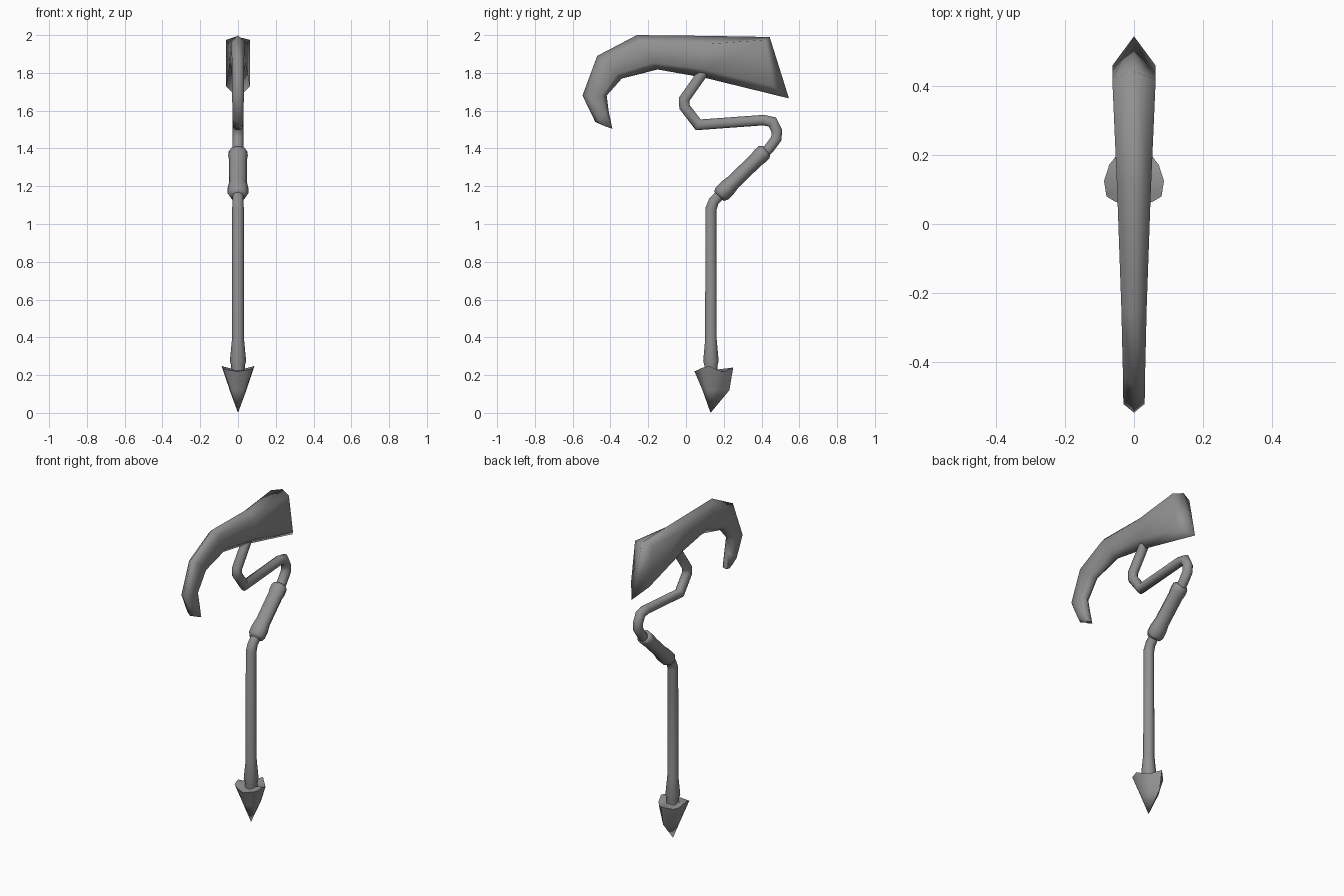
import bpy, bmesh, math
from mathutils import Vector

if "Cube" in bpy.data.objects:
    bpy.data.objects.remove(bpy.data.objects["Cube"])

grey = bpy.data.materials.new("dark_grey")
grey.diffuse_color = (0.28, 0.28, 0.28, 1)
grey.use_nodes = True
grey.node_tree.nodes["Principled BSDF"].inputs["Base Color"].default_value = grey.diffuse_color


def finish(bm, name, angle):
    bmesh.ops.recalc_face_normals(bm, faces=bm.faces)
    me = bpy.data.meshes.new(name)
    bm.to_mesh(me)
    bm.free()
    me.materials.append(grey)
    ob = bpy.data.objects.new(name, me)
    bpy.context.collection.objects.link(ob)
    bpy.ops.object.select_all(action='DESELECT')
    ob.select_set(True)
    bpy.context.view_layer.objects.active = ob
    bpy.ops.object.shade_smooth_by_angle(angle=math.radians(angle))
    return ob


def bridge(bm, rings):
    for a, b in zip(rings, rings[1:]):
        n = len(a)
        for i in range(n):
            j = (i + 1) % n
            bm.faces.new((a[i], a[j], b[j], b[i]))


def tube(name, stations, sides=10, widen=1.0):
    """Round tube along (y, z, radius) stations with mitred bends."""
    bm = bmesh.new()
    pts = [Vector((0, y, z)) for y, z, r in stations]
    rings = []
    for k, p in enumerate(pts):
        d0 = (p - pts[max(k - 1, 0)]).normalized()
        d1 = (pts[min(k + 1, len(pts) - 1)] - p).normalized()
        t = (d0 + d1).normalized()
        stretch = 1 / max(t.dot(d1 if d1.length else d0), 0.7)
        n = Vector((0, t.z, -t.y)) * stretch
        r = stations[k][2]
        ring = []
        for i in range(sides):
            a = 2 * math.pi * i / sides
            side = Vector((r * widen * math.cos(a), 0, 0))
            ring.append(bm.verts.new(p + side + n * r * math.sin(a)))
        rings.append(ring)
    bridge(bm, rings)
    bm.faces.new(rings[0])
    bm.faces.new(rings[-1])
    return finish(bm, name, 80)


# Straight lower shaft with flared foot, then the bent neck
R = 0.029
tube("shaft", [(0.132, 0.20, 0.036), (0.132, 0.25, 0.036), (0.132, 0.275, 0.043),
               (0.132, 0.39, 0.032), (0.132, 1.08, 0.031), (0.147, 1.12, R),
               (0.18, 1.155, R), (0.24, 1.21, R)])
tube("neck", [(0.38, 1.34, R), (0.44, 1.40, R), (0.478, 1.452, R), (0.481, 1.492, R),
              (0.457, 1.54, R), (0.41, 1.550, R), (0.065, 1.525, R),
              (-0.008, 1.62, R), (-0.01, 1.66, R), (0.11, 1.83, R)])

# Sleeve around the slanted length
tube("sleeve", [(0.175, 1.147, 0.036), (0.19, 1.162, 0.046), (0.22, 1.192, 0.046),
                (0.25, 1.222, 0.040), (0.37, 1.338, 0.040), (0.395, 1.362, 0.044),
                (0.415, 1.382, 0.042), (0.425, 1.39, 0.031)], sides=8, widen=1.18)

# Curved blade: (top y, z, bottom y, z, half width) per hexagonal section
sections = [
    (0.443, 1.99, 0.545, 1.665, 0.063),
    (0.10, 1.996, 0.10, 1.774, 0.049),
    (-0.26, 2.00, -0.15, 1.818, 0.037),
    (-0.47, 1.89, -0.34, 1.77, 0.032),
    (-0.548, 1.68, -0.42, 1.68, 0.031),
    (-0.48, 1.54, -0.41, 1.60, 0.029),
    (-0.435, 1.52, -0.39, 1.505, 0.022),
]
bm = bmesh.new()
rings = []
for k, (ty, tz, by, bz, w) in enumerate(sections):
    top, bot = Vector((0, ty, tz)), Vector((0, by, bz))
    up, low = top.lerp(bot, 0.2), top.lerp(bot, 0.8)
    if k == 0:  # rear end is folded: its sides sit further forward
        up, low = Vector((0, 0.42, 1.975)), Vector((0, 0.46, 1.73))
    s = Vector((w, 0, 0))
    rings.append([bm.verts.new(v) for v in (top, up + s, low + s, bot, low - s, up - s)])
bridge(bm, rings)
for r in (rings[0], rings[-1]):
    bm.faces.new(r[:4])
    bm.faces.new((r[3], r[4], r[5], r[0]))
finish(bm, "blade", 115)

# Foot spike: notched rim, bulging lower ring, pointed tip
half = [(0, 0.045, 0.22), (0.055, 0.065, 0.228), (0.08, 0.08, 0.237),
        (0.087, 0.125, 0.248), (0.072, 0.172, 0.225), (0.05, 0.2, 0.218),
        (0, 0.25, 0.24)]
rim = half + [(-x, y, z) for x, y, z in half[-2:0:-1]]
bm = bmesh.new()
upper = [bm.verts.new(v) for v in rim]
lower = []
for x, y, z in rim:
    back = max(0, (y - 0.13) / 0.12)
    f = 0.5 + 0.33 * back
    lower.append(bm.verts.new((x * f, 0.13 + (y - 0.13) * f, 0.12)))
bridge(bm, [upper, lower])
tip = bm.verts.new((0, 0.13, 0.0))
cap = bm.verts.new((0, 0.13, 0.225))
for ring, v in ((upper, cap), (lower, tip)):
    for i in range(len(ring)):
        bm.faces.new((ring[i], ring[(i + 1) % len(ring)], v))
finish(bm, "foot_spike", 80)
